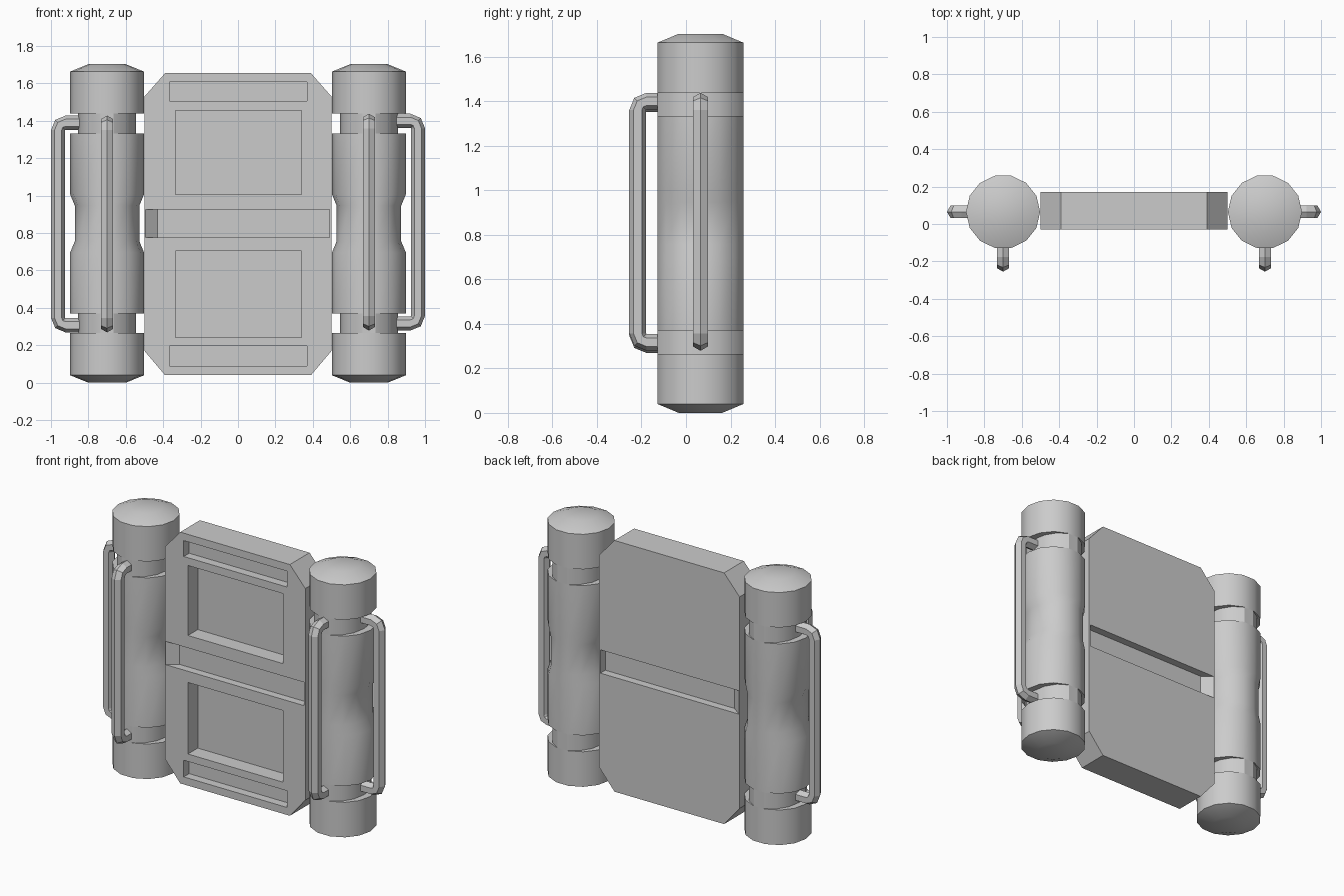
import bpy, bmesh
from math import sin, cos, pi
from mathutils import Vector

if "Cube" in bpy.data.objects:
    bpy.data.objects.remove(bpy.data.objects["Cube"])

CY = 0.065  # depth of the cylinder axes


def finish(name, bm):
    bmesh.ops.recalc_face_normals(bm, faces=bm.faces)
    mesh = bpy.data.meshes.new(name)
    bm.to_mesh(mesh)
    bm.free()
    ob = bpy.data.objects.new(name, mesh)
    bpy.context.collection.objects.link(ob)
    return ob


def skin(name, rings):
    """Closed tube through equal-sized rings of points."""
    bm = bmesh.new()
    vs = [[bm.verts.new(p) for p in ring] for ring in rings]
    n = len(vs[0])
    for a, b in zip(vs, vs[1:]):
        for i in range(n):
            j = (i + 1) % n
            bm.faces.new((a[i], a[j], b[j], b[i]))
    bm.faces.new(vs[0])
    bm.faces.new(vs[-1])
    return finish(name, bm)


def prism_y(name, pts, y0, y1):
    return skin(name, [[(x, y, z) for x, z in pts] for y in (y0, y1)])


def prism_z(name, pts, z0, z1):
    return skin(name, [[(x, y, z) for x, y in pts] for z in (z0, z1)])


def rect(x0, x1, z0, z1):
    return [(x0, z0), (x1, z0), (x1, z1), (x0, z1)]


# Central panel with chamfered corners
panel = prism_y("center_panel", [(-0.39, 0.04), (0.39, 0.04), (0.5, 0.17), (0.5, 1.53),
                                 (0.39, 1.655), (-0.39, 1.655), (-0.5, 1.53), (-0.5, 0.17)],
                -0.03, 0.17)

# Pockets and slots in the front, cross grooves on front and back
cutters = [
    prism_y("upper_pocket", rect(-0.335, 0.34, 1.005, 1.455), -0.1, 0.07),
    prism_y("lower_pocket", rect(-0.335, 0.34, 0.243, 0.703), -0.1, 0.07),
    prism_y("upper_slot", rect(-0.365, 0.37, 1.505, 1.607), -0.1, 0.025),
    prism_y("lower_slot", rect(-0.365, 0.37, 0.088, 0.195), -0.1, 0.025),
]
for name, face, d in (("front_groove", -0.03, 1), ("back_groove", 0.17, -1)):
    outer, inner = face - 0.05 * d, face + 0.05 * d
    cutters.append(prism_z(name, [(-0.495, outer), (-0.495, face), (-0.43, inner),
                                  (0.49, inner), (0.49, outer)], 0.775, 0.925))
for c in cutters:
    c.hide_render = True
    mod = panel.modifiers.new(c.name, 'BOOLEAN')
    mod.operation, mod.solver, mod.object = 'DIFFERENCE', 'EXACT', c
bpy.context.view_layer.objects.active = panel
for mod in list(panel.modifiers):
    bpy.ops.object.modifier_apply(modifier=mod.name)
for c in cutters:
    bpy.data.objects.remove(c)

# Cylinder profile: height, radius, sideways squeeze (grooves and waist narrow only in x)
R, N = 0.198, 14
half = [(0.0, 0.1, 1), (0.04, R, 1), (0.265, R, 1), (0.265, R, 0.78), (0.37, R, 0.78),
        (0.37, R, 1), (0.695, R, 1), (0.757, R, 0.87)]
profile = half + [(1.703 - z, r, s) for z, r, s in reversed(half)]


def cylinder(name, side):
    ob = skin(name, [[(side * 0.7 + r * s * cos(2 * pi * i / N), CY + r * sin(2 * pi * i / N), z)
                      for i in range(N)] for z, r, s in profile])
    bpy.ops.object.select_all(action='DESELECT')
    ob.select_set(True)
    bpy.context.view_layer.objects.active = ob
    bpy.ops.object.shade_smooth_by_angle(angle=pi / 6)


def handle(name, base, out, reach, z0, z1):
    """Hexagonal bar swept along a rounded bracket pointing along 'out'."""
    r, bend, start = 0.038, 0.04, 0.12
    base, out, up = Vector(base), Vector(out), Vector((0, 0, 1))
    side = out.cross(up)
    path = [(start, z0, 0)]  # distance out, height, direction of travel
    for k in range(3):
        a = k * pi / 4
        path.append((reach - bend + bend * sin(a), z0 + bend - bend * cos(a), a))
    for k in range(3):
        a = pi / 2 + k * pi / 4
        path.append((reach - bend + bend * sin(a), z1 - bend - bend * cos(a), a))
    path.append((start, z1, pi))
    rings = []
    for d, z, a in path:
        normal = out * sin(a) - up * cos(a)
        rings.append([base + out * d + up * z + (normal * cos(i * pi / 3) + side * sin(i * pi / 3)) * r
                      for i in range(6)])
    skin(name, rings)


# Both sides: cylinder, front handle and outer handle
for label, s, lift in (("left", -1, 0.0), ("right", 1, 0.01)):
    cylinder(label + "_cylinder", s)
    base = (s * 0.7, CY, 0)
    handle(label + "_front_handle", base, (0, -1, 0), 0.282, 0.307 + lift, 1.39 + lift)
    handle(label + "_outer_handle", base, (s, 0, 0), 0.262, 0.307 + lift, 1.39 + lift)
